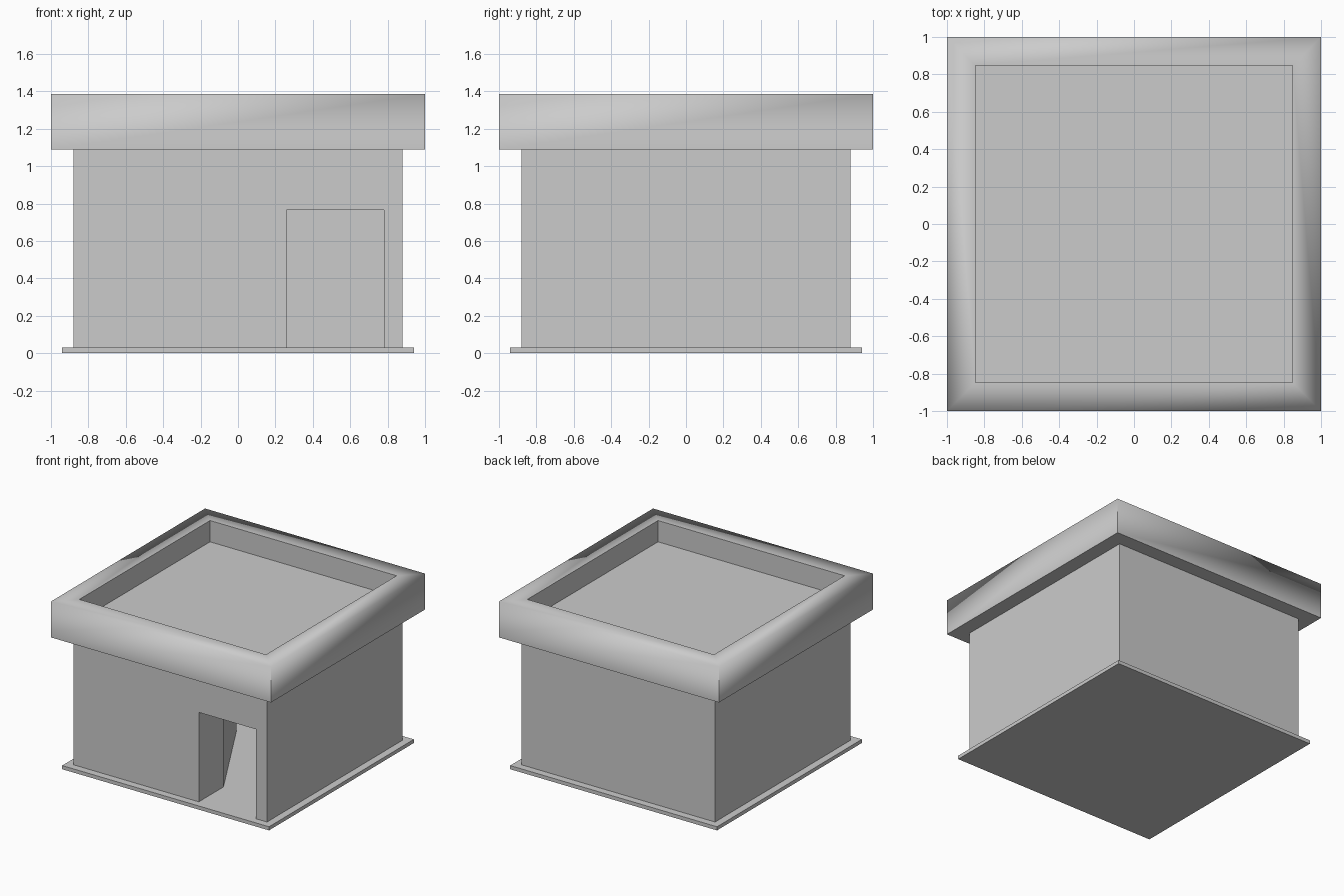
import bpy
import bmesh
from mathutils import Vector

if "Cube" in bpy.data.objects:
    bpy.data.objects.remove(bpy.data.objects["Cube"], do_unlink=True)

stone = bpy.data.materials.new("plain_grey")
stone.use_nodes = True
grey = (0.6, 0.6, 0.6, 1)
stone.diffuse_color = grey
stone.node_tree.nodes["Principled BSDF"].inputs["Base Color"].default_value = grey


def add_object(name, bm):
    bmesh.ops.recalc_face_normals(bm, faces=bm.faces)
    mesh = bpy.data.meshes.new(name)
    bm.to_mesh(mesh)
    bm.free()
    mesh.materials.append(stone)
    obj = bpy.data.objects.new(name, mesh)
    bpy.context.collection.objects.link(obj)
    return obj


def prism(plan, bottom, top):
    """Extrude a plan outline straight up."""
    bm = bmesh.new()
    face = bm.faces.new([bm.verts.new((x, y, bottom)) for x, y in plan])
    moved = bmesh.ops.extrude_face_region(bm, geom=[face])["geom"]
    verts = [g for g in moved if isinstance(g, bmesh.types.BMVert)]
    bmesh.ops.translate(bm, verts=verts, vec=(0, 0, top - bottom))
    bmesh.ops.recalc_face_normals(bm, faces=bm.faces)
    return bm


def square(half):
    return [(-half, -half), (half, -half), (half, half), (-half, half)]


# Ground slab and solid wall block
add_object("base_slab", prism(square(0.94), 0, 0.03))
walls = add_object("walls", prism(square(0.88), 0.03, 1.09))

# Doorway passage opening into an angled room
room_plan = [(0.26, -1), (0.78, -1), (0.78, 0.78), (-0.6, 0.78),
             (-0.34, 0.42), (-0.23, 0.31), (0.26, -0.56)]
cutter = add_object("doorway_cutter", prism(room_plan, -0.1, 0.765))
cutter.hide_render = True
cut = walls.modifiers.new("doorway", "BOOLEAN")
cut.operation = "DIFFERENCE"
cut.solver = "EXACT"
cut.object = cutter
bpy.context.view_layer.objects.active = walls
bpy.ops.object.modifier_apply(modifier=cut.name)
bpy.data.objects.remove(cutter, do_unlink=True)

# Overhanging parapet with a sunken roof deck
rim, deck, half, inner = 1.385, 1.21, 1.0, 0.785
bm = prism(square(half), 1.09, rim)
top = max(bm.faces, key=lambda f: f.calc_center_median().z)
bmesh.ops.inset_region(bm, faces=[top], thickness=half - inner)
moved = bmesh.ops.extrude_face_region(bm, geom=[top])["geom"]
lowered = [g for g in moved if isinstance(g, bmesh.types.BMVert)]
bmesh.ops.translate(bm, verts=lowered, vec=Vector((0, 0, deck - rim)))
if top.is_valid and all(abs(v.co.z - rim) < 0.001 for v in top.verts):
    bmesh.ops.delete(bm, geom=[top], context="FACES_ONLY")

# Soft shading only across the outer top edge and the mitres
for face in bm.faces:
    face.smooth = True
for edge in bm.edges:
    at_rim = all(v.co.z > rim - 0.001 for v in edge.verts)
    outer = any(abs(v.co.x) > half - 0.001 for v in edge.verts)
    edge.smooth = at_rim and outer
add_object("roof_parapet", bm)
